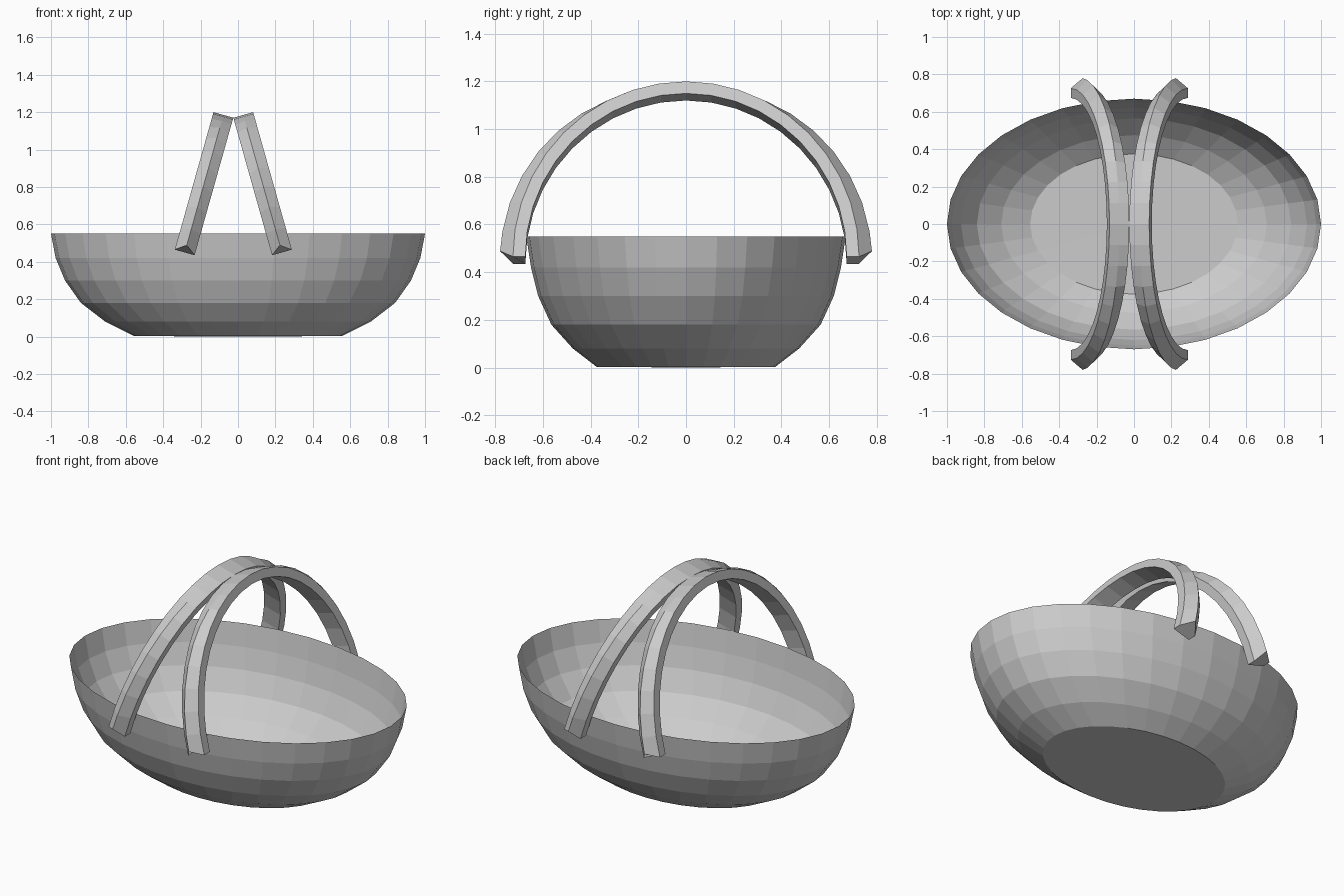
import bpy, bmesh
from math import sin, cos, pi
from mathutils import Vector

if "Cube" in bpy.data.objects:
    bpy.data.objects.remove(bpy.data.objects["Cube"])


def make_object(name, bm):
    bmesh.ops.recalc_face_normals(bm, faces=bm.faces)
    mesh = bpy.data.meshes.new(name)
    bm.to_mesh(mesh)
    bm.free()
    obj = bpy.data.objects.new(name, mesh)
    bpy.context.collection.objects.link(obj)
    return obj


def bridge(bm, a, b):
    n = len(a)
    for i in range(n):
        bm.faces.new((a[i], a[(i + 1) % n], b[(i + 1) % n], b[i]))


# Oval bowl: (x radius, y radius, height) rings, thin open shell
SIDES = 32
profile = [(0.555, 0.375, 0.003), (0.71, 0.475, 0.08), (0.84, 0.565, 0.18),
           (0.925, 0.62, 0.30), (0.975, 0.65, 0.42), (1.0, 0.67, 0.55)]
bm = bmesh.new()
rings = [[bm.verts.new((rx * cos(2 * pi * i / SIDES), ry * sin(2 * pi * i / SIDES), z))
          for i in range(SIDES)] for rx, ry, z in profile]
for low, high in zip(rings, rings[1:]):
    bridge(bm, low, high)
centre = bm.verts.new((0, 0, 0))
for i in range(SIDES):
    bm.faces.new((centre, rings[0][(i + 1) % SIDES], rings[0][i]))
make_object("bowl", bm)


# Leaning arched handles: flat band whose outer face grows a ridge near the ends
def make_handle(name, side, shift):
    foot = Vector((0.235, 0, 0.45))
    up = Vector((0.035, 0, 1.16)) - foot
    height = up.length
    up.normalize()
    across = Vector((up.z, 0, -up.x))
    along_y = Vector((0, 1, 0))
    half_w, half_t, steps = 0.055, 0.026, 20
    bm = bmesh.new()
    loops = []
    for s in range(steps + 1):
        a = pi * s / steps
        path = foot + along_y * (0.70 * cos(a)) + up * (height * sin(a))
        out = along_y * cos(a) + up * sin(a)
        k = max(0.0, abs(cos(a)) - 0.25) / 0.75
        end_lift = up * (0.04 if s in (0, steps) else 0)
        section = [path - across * half_w - out * half_t,
                   path + across * half_w - out * half_t,
                   path + across * half_w + out * half_t,
                   path + out * (half_t + 0.054 * k) + end_lift,
                   path - across * half_w + out * half_t]
        loops.append([bm.verts.new((side * p.x + shift, p.y, p.z)) for p in section])
    for a, b in zip(loops, loops[1:]):
        bridge(bm, a, b)
    bm.faces.new(loops[0])
    bm.faces.new(loops[-1][::-1])
    return make_object(name, bm)


make_handle("right_handle", 1, 0.0)
make_handle("left_handle", -1, -0.05)
